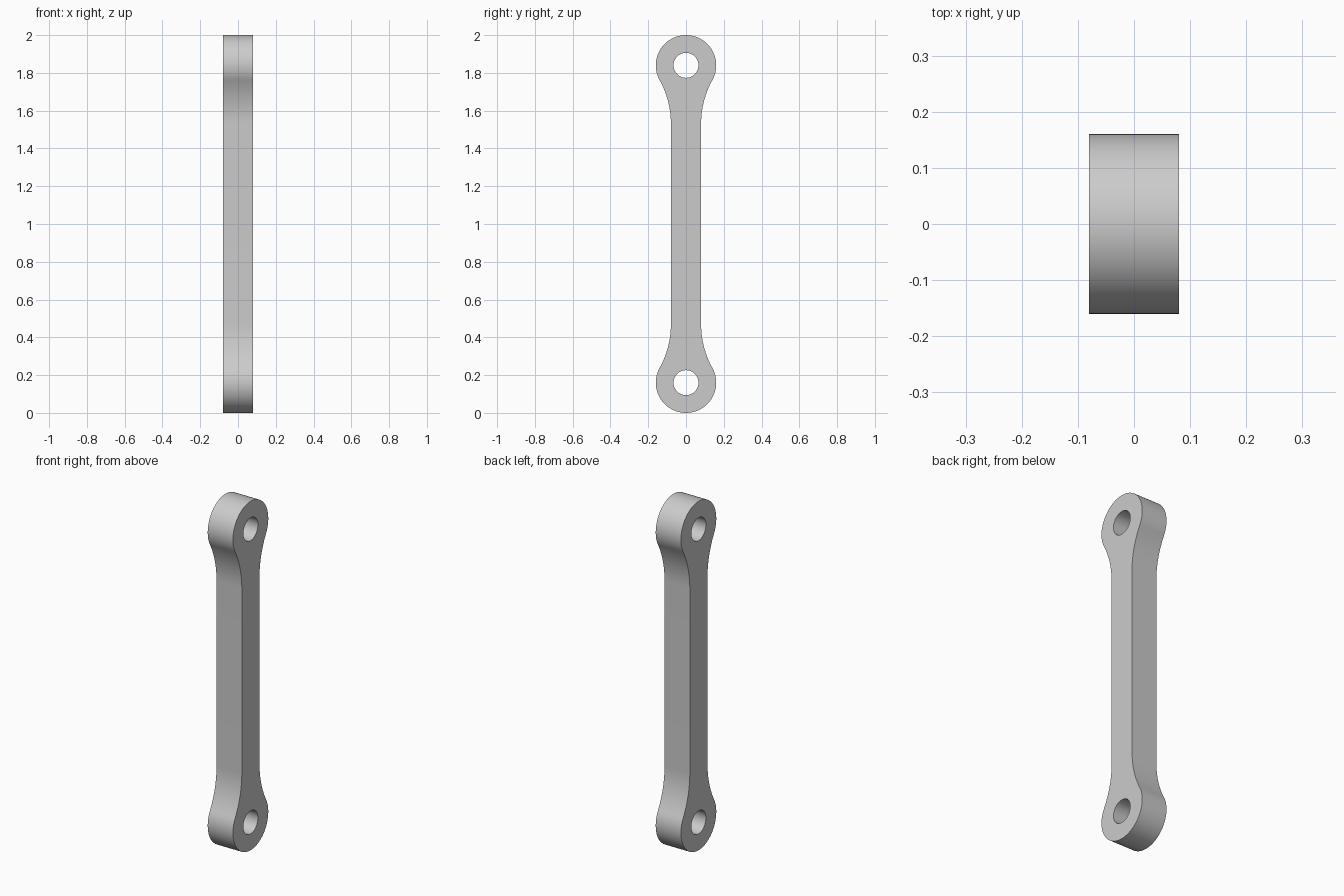
import bpy
import bmesh
from math import atan2, cos, pi, sin, sqrt

cube = bpy.data.objects.get("Cube")
if cube:
    bpy.data.objects.remove(cube, do_unlink=True)

HALF_THICK = 0.08
HALF_WIDTH = 0.08      # shaft
EYE_R = 0.16           # rounded ends
HOLE_R = 0.066
EYE_Z = 0.84           # eye centre, measured from mid height
FILLET_R = 0.48        # blend between shaft and eye
MID_Z = 1.0


def arc(cy, cz, r, start, end, steps):
    """Points on an arc in the y-z plane, both ends included."""
    angles = [start + (end - start) * i / steps for i in range(steps + 1)]
    return [(cy + r * cos(a), cz + r * sin(a)) for a in angles]


def add_loop(bm, points):
    verts = [bm.verts.new((-HALF_THICK, y, z + MID_Z)) for y, z in points]
    return [bm.edges.new((v, verts[i - 1])) for i, v in enumerate(verts)]


# Quarter outline: top of the eye, round to the tangent fillet, down to the shaft
fillet_y = HALF_WIDTH + FILLET_R
drop = sqrt((EYE_R + FILLET_R) ** 2 - fillet_y ** 2)
tangent = atan2(drop, fillet_y)
quarter = arc(0, EYE_Z, EYE_R, pi / 2, -tangent, 32)
quarter += arc(fillet_y, EYE_Z - drop, FILLET_R, pi - tangent, pi, 16)[1:]

# Mirror the quarter to the bottom, then the half to the other side
half = quarter + [(y, -z) for y, z in reversed(quarter)]
outline = half + [(-y, z) for y, z in reversed(half[1:-1])]

# Fill the outline around both holes and extrude it to full thickness
bm = bmesh.new()
edges = add_loop(bm, outline)
for side in (-1, 1):
    edges += add_loop(bm, arc(0, side * EYE_Z, HOLE_R, 0, 2 * pi, 48)[:-1])
bmesh.ops.triangle_fill(bm, edges=edges, use_beauty=True, normal=(1, 0, 0))
result = bmesh.ops.extrude_face_region(bm, geom=bm.faces[:])
moved = [g for g in result["geom"] if isinstance(g, bmesh.types.BMVert)]
bmesh.ops.translate(bm, verts=moved, vec=(2 * HALF_THICK, 0, 0))
bmesh.ops.recalc_face_normals(bm, faces=bm.faces[:])

mesh = bpy.data.meshes.new("link_bar")
bm.to_mesh(mesh)
bm.free()
link = bpy.data.objects.new("link_bar", mesh)
bpy.context.collection.objects.link(link)

# Plain grey metal
grey = bpy.data.materials.new("light_grey")
grey.use_nodes = True
grey.diffuse_color = (0.6, 0.6, 0.6, 1)
grey.node_tree.nodes["Principled BSDF"].inputs["Base Color"].default_value = grey.diffuse_color
mesh.materials.append(grey)

# Smooth rims, sharp edges
bpy.ops.object.select_all(action="DESELECT")
link.select_set(True)
bpy.context.view_layer.objects.active = link
bpy.ops.object.shade_smooth_by_angle(angle=pi / 6)
